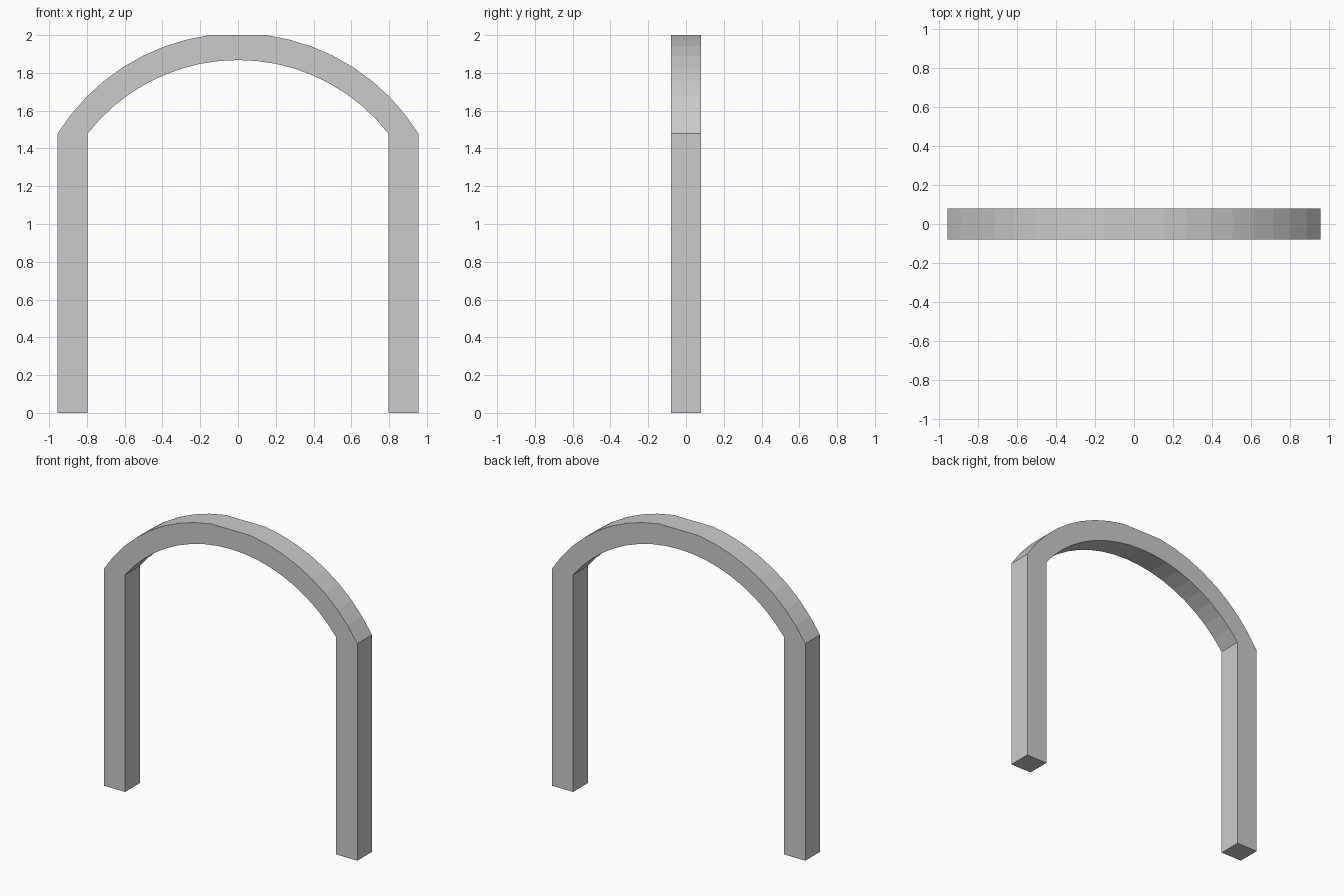
import bpy, bmesh
from math import sin, cos, asin

if "Cube" in bpy.data.objects:
    bpy.data.objects.remove(bpy.data.objects["Cube"])

HALF_DEPTH = 0.079
SPRING_Z = 1.479           # where legs meet the arch
OUT_X, IN_X = 0.955, 0.796
STEPS = 8                  # facets on each side of the flat crown


def arc(x0, x1, radius, steps):
    """Points on an arc from half-width x0 in to half-width x1, starting at the spring line."""
    a0, a1 = asin(x0 / radius), asin(x1 / radius)
    cz = SPRING_Z - radius * cos(a0)
    angles = [a0 + (a1 - a0) * i / steps for i in range(steps + 1)]
    return [(radius * sin(a), cz + radius * cos(a)) for a in angles]


def mirrored(half):
    """Extend a half chain ending at x = 0 to the other side."""
    return half + [(-x, z) for x, z in reversed(half[:-1])]


# Outer edge has a flat crown at z = 2, inner edge is a full arc
outer_arc = arc(OUT_X, 0.15, 1.125, STEPS)
outer_arc[-1] = (0.15, 2.0)
outer = mirrored([(OUT_X, 0.0)] + outer_arc + [(0.0, 2.0)])
inner = mirrored([(IN_X, 0.0)] + arc(IN_X, 0.0, 1.009, STEPS + 1))

# Sweep the rectangular cross-section along both edges
bm = bmesh.new()
rings = []
for (ox, oz), (ix, iz) in zip(outer, inner):
    section = [(ox, -HALF_DEPTH, oz), (ox, HALF_DEPTH, oz),
               (ix, HALF_DEPTH, iz), (ix, -HALF_DEPTH, iz)]
    rings.append([bm.verts.new(p) for p in section])
for a, b in zip(rings, rings[1:]):
    for i in range(4):
        j = (i + 1) % 4
        bm.faces.new((a[i], a[j], b[j], b[i]))

# Feet
bm.faces.new(rings[0])
bm.faces.new(rings[-1])
bmesh.ops.recalc_face_normals(bm, faces=bm.faces)

mesh = bpy.data.meshes.new("arch_frame")
bm.to_mesh(mesh)
bm.free()
bpy.context.collection.objects.link(bpy.data.objects.new("arch_frame", mesh))
